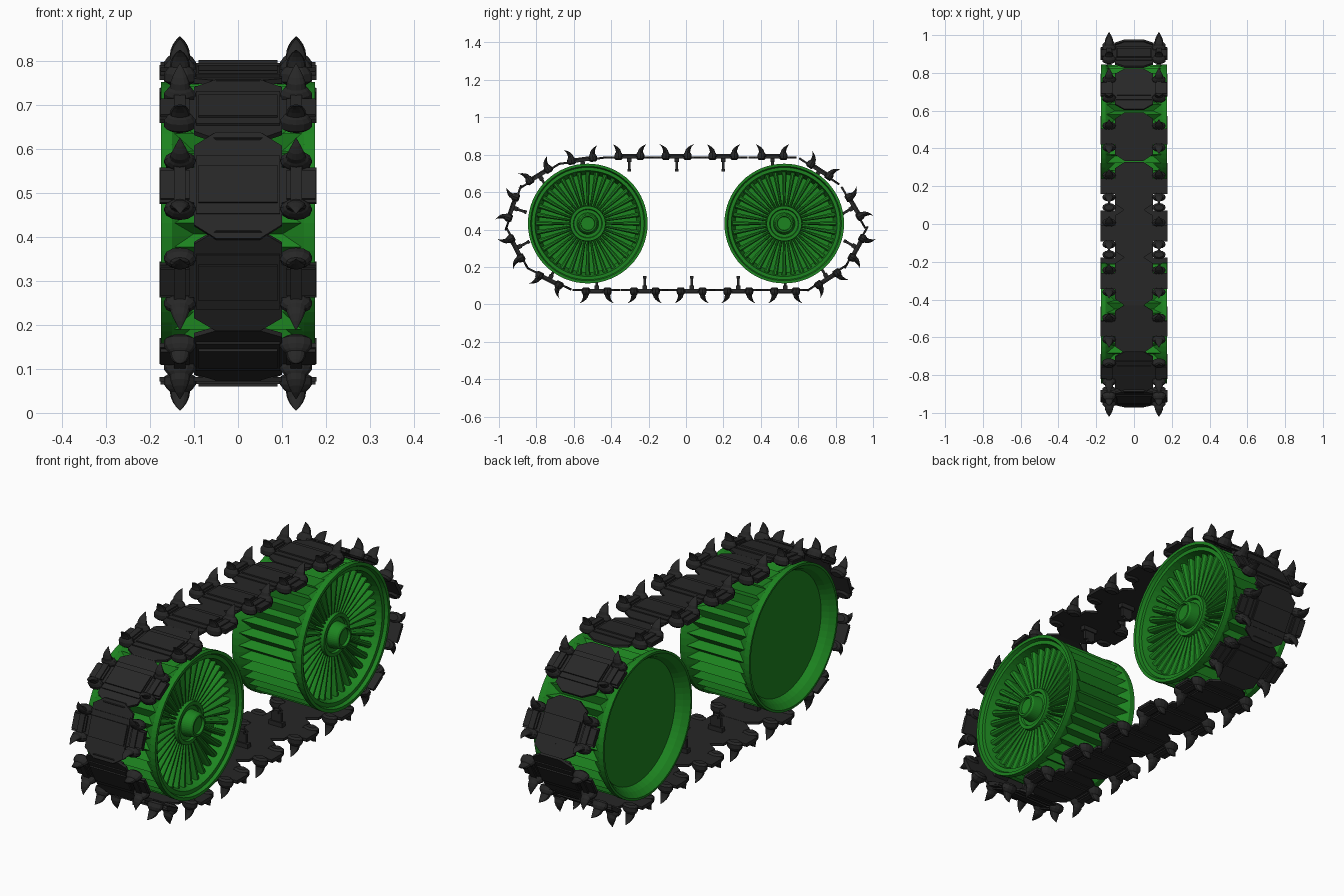
import bpy, bmesh
from math import sin, cos, pi, atan2
from mathutils import Matrix, Vector

if "Cube" in bpy.data.objects:
    bpy.data.objects.remove(bpy.data.objects["Cube"])


def material(name, rgb):
    m = bpy.data.materials.new(name)
    m.diffuse_color = (*rgb, 1)
    m.use_nodes = True
    m.node_tree.nodes["Principled BSDF"].inputs["Base Color"].default_value = m.diffuse_color
    return m


GREEN = material("green_paint", (0.012, 0.23, 0.014))
BLACK = material("black_steel", (0.020, 0.020, 0.020))


def to_mesh(bm, name, mat):
    bmesh.ops.recalc_face_normals(bm, faces=bm.faces[:])
    me = bpy.data.meshes.new(name)
    bm.to_mesh(me)
    bm.free()
    me.materials.append(mat)
    return me


def place(name, me, loc, rx=0.0):
    ob = bpy.data.objects.new(name, me)
    ob.location = loc
    ob.rotation_euler = (rx, 0, 0)
    bpy.context.collection.objects.link(ob)
    return ob


def bridge(bm, rings, caps=True):
    rings = [[bm.verts.new(p) for p in r] for r in rings]
    n = len(rings[0])
    for a, b in zip(rings, rings[1:]):
        for i in range(n):
            bm.faces.new((a[i], a[(i + 1) % n], b[(i + 1) % n], b[i]))
    if caps:
        bm.faces.new(rings[0])
        bm.faces.new(rings[-1])


def lathe(bm, profile, n=64):
    # revolve (x, radius) points around the x axis
    bridge(bm, [[(x, r * cos(2 * pi * i / n), r * sin(2 * pi * i / n))
                 for i in range(n)] for x, r in profile])


def box(bm, x, y, z):
    bridge(bm, [[(x[0], y[0], h), (x[1], y[0], h), (x[1], y[1], h), (x[0], y[1], h)] for h in z])


# Wheel body: recessed disc on the left, deep dish on the right
bm = bmesh.new()
lathe(bm, [(-.12, .275), (-.15, .289), (-.175, .31), (-.175, .32), (-.15, .32), (-.075, .268),
           (.075, .268), (.15, .32), (.175, .32), (.175, .306), (.16, .300),
           (.16, .283), (.13, .276), (.08, .262)])
drum_mesh = to_mesh(bm, "wheel_drum", GREEN)

# Ridged tread band (open shell) whose ridges run out to points on the cones
bm = bmesh.new()
T = 36
bridge(bm, [[(x, r * cos(pi * i / T), r * sin(pi * i / T))
             for i, r in enumerate((.316, .286) * T)] for x in (-.144, .144)], caps=False)
ridge_mesh = to_mesh(bm, "wheel_ridges", GREEN)

# Wedge spokes
bm = bmesh.new()
for k in range(T):
    a = 2 * pi * k / T
    rings = []
    for r, w, x in ((.085, .0045, .115), (.276, .0135, .135)):
        rings.append([Matrix.Rotation(a, 3, 'X') @ Vector(p) for p in
                      ((.075, -w, r), (x - .008, -w, r), (x, -w * .4, r),
                       (x, w * .4, r), (x - .008, w, r), (.075, w, r))])
    bridge(bm, rings)
spoke_mesh = to_mesh(bm, "wheel_spokes", GREEN)

# Stepped hub
bm = bmesh.new()
lathe(bm, [(.07, .098), (.13, .094), (.13, .078), (.12, .074), (.12, .058), (.165, .052),
           (.172, .046), (.172, .038), (.16, .036)], 40)
hub_mesh = to_mesh(bm, "wheel_hub", GREEN)

for end, y in (("front", -.525), ("rear", .525)):
    for part, me in (("drum", drum_mesh), ("ridges", ridge_mesh),
                     ("spokes", spoke_mesh), ("hub", hub_mesh)):
        place(f"{end}_wheel_{part}", me, (0, y, .432))

# Track link: shaped pad, raised pad, lugs, claws and guide horn
bm = bmesh.new()


def pad(outline, z0, z1):
    # mirror a quarter outline into a full one
    q = outline
    full = q + [(x, -y) for x, y in q[::-1]] + [(-x, -y) for x, y in q] + [(-x, y) for x, y in q[::-1]]
    bridge(bm, [[(x, y, z) for x, y in full] for z in (z0, z1)])


pad([(.05, .128), (.1, .095), (.1, .042), (.178, .042)], -.010, .001)
pad([(.095, .07)], 0, .006)
pad([(.09, .045)], 0, .012)

# claws: (outward lean, height, radius) rings
claw = [(0, -.018, .024), (0, -.010, .036), (0, .008, .036), (.000, .018, .029), (.000, .023, .023),
        (.003, .036, .021), (.010, .048, .016), (.020, .058, .009), (.033, .066, .001)]
for sx in (-1, 1):
    cx = .132 * sx
    box(bm, sorted((.11 * sx, .176 * sx)), (-.034, .034), (-.010, .008))
    box(bm, (cx - .013, cx + .013), (-.06, .06), (-.006, .014))
    for sy in (-1, 1):
        bridge(bm, [[(cx + r * cos(2 * pi * i / 12), sy * (.058 + o) + .62 * r * sin(2 * pi * i / 12), z)
                     for i in range(12)] for o, z, r in claw])
# Guide horn on the inner side
box(bm, (-.035, .035), (-.012, .012), (-.03, -.006))
box(bm, (-.025, .025), (-.007, .007), (-.07, -.02))
box(bm, (-.012, .012), (-.009, .009), (-.08, -.066))
link_mesh = to_mesh(bm, "track_link", BLACK)

# Track path in (y, z), clockwise from the bottom left
path = [(-.61, .072), (-.85, .19), (-.965, .41), (-.89, .625), (-.68, .755), (-.43, .79),
        (-.175, .79), (.075, .79), (.325, .79), (.60, .79), (.83, .64), (.968, .40),
        (.86, .205), (.655, .072), (.405, .072), (.155, .072), (-.095, .072), (-.345, .072)]
for i, (a, b) in enumerate(zip(path, path[1:] + path[:1])):
    place(f"track_link_{i + 1:02d}", link_mesh, (0, (a[0] + b[0]) / 2, (a[1] + b[1]) / 2),
          atan2(b[1] - a[1], b[0] - a[0]))
